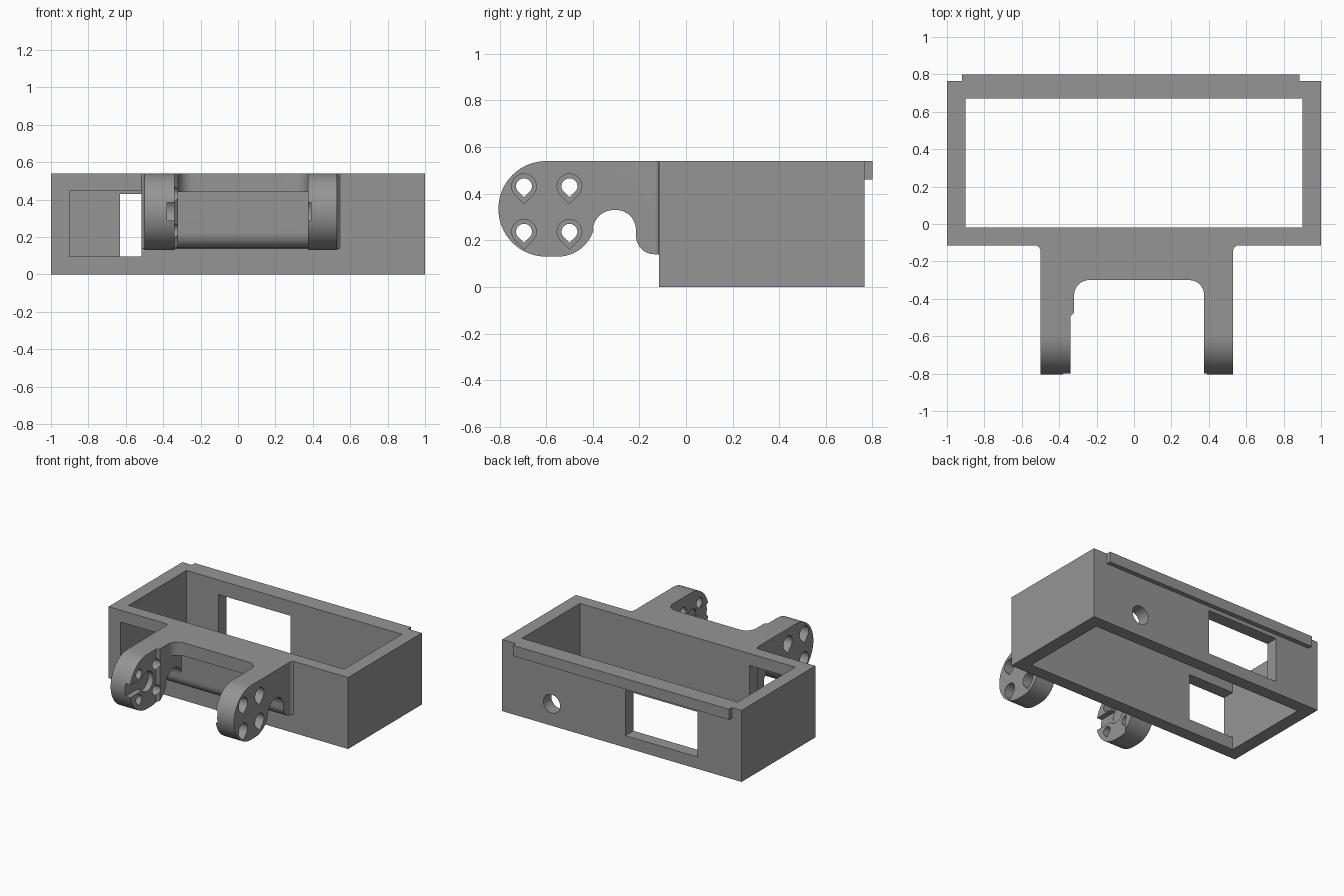
import bpy, bmesh, math

if "Cube" in bpy.data.objects:
    bpy.data.objects.remove(bpy.data.objects["Cube"])

grey = bpy.data.materials.new("plain grey")
grey.diffuse_color = (0.3, 0.3, 0.3, 1)
grey.use_nodes = True
grey.node_tree.nodes["Principled BSDF"].inputs["Base Color"].default_value = grey.diffuse_color


def arc(u, v, r, a0, a1, n=12):
    """Points on an arc, angles in degrees."""
    angles = [math.radians(a0 + (a1 - a0) * i / n) for i in range(n + 1)]
    return [(u + r * math.cos(a), v + r * math.sin(a)) for a in angles]


def prism(name, pts, axis, lo, hi):
    """Extrude a 2D outline along one axis."""
    place = {"x": lambda t, u, v: (t, u, v),
             "y": lambda t, u, v: (u, t, v),
             "z": lambda t, u, v: (u, v, t)}[axis]
    bm = bmesh.new()
    a = [bm.verts.new(place(lo, u, v)) for u, v in pts]
    b = [bm.verts.new(place(hi, u, v)) for u, v in pts]
    bm.faces.new(a)
    bm.faces.new(b[::-1])
    for i in range(len(pts)):
        j = (i + 1) % len(pts)
        bm.faces.new((a[i], b[i], b[j], a[j]))
    bmesh.ops.recalc_face_normals(bm, faces=bm.faces)
    me = bpy.data.meshes.new(name)
    bm.to_mesh(me)
    bm.free()
    me.materials.append(grey)
    ob = bpy.data.objects.new(name, me)
    bpy.context.collection.objects.link(ob)
    return ob


def box(name, x0, x1, y0, y1, z0, z1):
    return prism(name, [(x0, y0), (x1, y0), (x1, y1), (x0, y1)], "z", z0, z1)


def boolean(ob, tool, op="DIFFERENCE"):
    """Apply a boolean and discard the tool."""
    bpy.context.view_layer.objects.active = ob
    mod = ob.modifiers.new("cut", "BOOLEAN")
    mod.operation, mod.solver, mod.object = op, "EXACT", tool
    bpy.ops.object.modifier_apply(modifier=mod.name)
    bpy.data.objects.remove(tool)


def teardrop(u, v, r):
    return arc(u, v, r, -45, 225, 24) + [(u, v - r * math.sqrt(2))]


# Open rectangular frame with front window, rear window and cable hole
frame = box("frame", -1, 1, -0.115, 0.765, 0, 0.54)
boolean(frame, box("cavity", -0.9, 0.9, -0.02, 0.67, -0.1, 0.7))
boolean(frame, box("front_window", -0.9, -0.515, -0.2, 0.1, 0.095, 0.45))
boolean(frame, box("rear_window", -0.63, -0.03, 0.6, 0.85, 0.09, 0.43))
boolean(frame, prism("cable_hole", arc(0.585, 0.165, 0.07, 0, 345, 23), "y", 0.6, 0.85))

# Lip along the rear top edge
lip = box("rear_lip", -0.92, 0.885, 0.765, 0.8, 0.46, 0.54)

# Forked bracket: plan outline intersected with the side outline
plan = ([(-0.515, -0.115)] + arc(-0.53, -0.145, 0.03, 60, 0, 5)
        + [(-0.5, -0.805), (-0.34, -0.805), (-0.34, -0.495), (-0.32, -0.475)]
        + arc(-0.24, -0.38, 0.08, 180, 90)
        + arc(0.295, -0.38, 0.08, 90, 0)
        + [(0.375, -0.805), (0.53, -0.805)]
        + arc(0.56, -0.145, 0.03, 180, 120, 5) + [(0.545, -0.115)])
side = ([(-0.115, 0.54)] + arc(-0.6, 0.335, 0.205, 90, 270, 32)
        + arc(-0.55, 0.29, 0.16, -90, -15)
        + arc(-0.31, 0.24, 0.09, 175, 90)
        + arc(-0.30, 0.245, 0.085, 90, 0)
        + arc(-0.135, 0.22, 0.08, 180, 270) + [(-0.115, 0.14)])
bracket = prism("forked_bracket", plan, "z", 0.05, 0.54)
boolean(bracket, prism("side_outline", side, "x", -0.7, 0.7), "INTERSECT")

# Recess below the top plate, between the arms
boolean(bracket, box("recess", -0.32, 0.375, -0.42, -0.215, 0.05, 0.44))

# Teardrop screw holes, counterbored from the outside of each arm
for y in (-0.695, -0.5):
    for z in (0.432, 0.237):
        boolean(bracket, prism("screw_hole", teardrop(y, z, 0.034), "x", -0.7, 0.7))
        boolean(bracket, prism("left_bore", teardrop(y, z, 0.053), "x", -0.7, -0.42))
        boolean(bracket, prism("right_bore", teardrop(y, z, 0.053), "x", 0.45, 0.7))

# Hub pockets and open grooves on the inner faces of the arms
for x0, x1 in ((-0.38, -0.3), (0.36, 0.39)):
    boolean(bracket, box("groove", x0, x1, -0.9, -0.6, 0.29, 0.385))
    boolean(bracket, prism("hub", arc(-0.6, 0.337, 0.075, 0, 350, 35), "x", x0 - 0.002, x1 + 0.002))

# Smooth curved surfaces, keep edges sharp
for ob in (frame, lip, bracket):
    bpy.ops.object.select_all(action="DESELECT")
    ob.select_set(True)
    bpy.context.view_layer.objects.active = ob
    bpy.ops.object.shade_smooth_by_angle(angle=math.radians(30))
